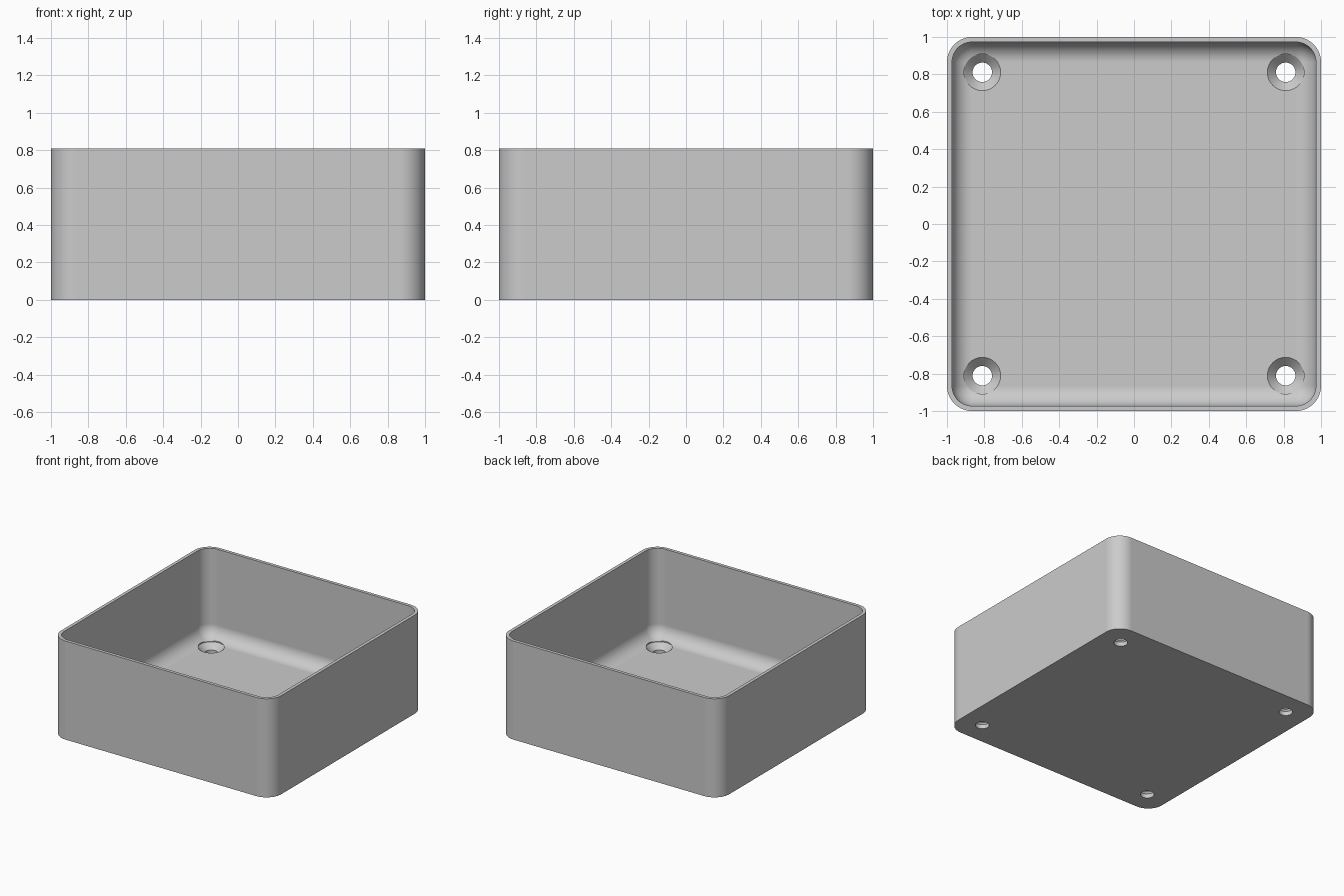
import bpy
import bmesh
from math import sin, cos, pi, radians

if "Cube" in bpy.data.objects:
    bpy.data.objects.remove(bpy.data.objects["Cube"])

HEIGHT = 0.81
FLOOR = 0.081
CORNER = 0.865        # centre of the corner arcs
OUTER_R = 0.135
INNER_R = 0.108       # also the radius of the floor fillet
HOLE_AT = 0.811
HOLE_R, SINK_R = 0.052, 0.098
STEPS = 16

grey = bpy.data.materials.new("plain grey")
grey.use_nodes = True
grey.diffuse_color = (0.6, 0.6, 0.6, 1)
grey.node_tree.nodes["Principled BSDF"].inputs["Base Color"].default_value = (0.6, 0.6, 0.6, 1)


def rounded_ring(bm, radius, z):
    """Square ring with arc corners of the given radius."""
    ring = []
    for quarter, (sx, sy) in enumerate([(1, 1), (-1, 1), (-1, -1), (1, -1)]):
        for i in range(STEPS + 1):
            a = (quarter + i / STEPS) * pi / 2
            ring.append(bm.verts.new((sx * CORNER + radius * cos(a),
                                      sy * CORNER + radius * sin(a), z)))
    return ring


def circle_ring(bm, cx, cy, radius, z, sides=48):
    return [bm.verts.new((cx + radius * cos(2 * pi * i / sides),
                          cy + radius * sin(2 * pi * i / sides), z)) for i in range(sides)]


def loft(bm, rings):
    """Skin a stack of rings and cap both ends."""
    for low, high in zip(rings, rings[1:]):
        n = len(low)
        for i in range(n):
            j = (i + 1) % n
            bm.faces.new((low[i], low[j], high[j], high[i]))
    bm.faces.new(rings[0][::-1])
    bm.faces.new(rings[-1])


def make_object(name, bm):
    bmesh.ops.remove_doubles(bm, verts=bm.verts, dist=1e-5)
    bmesh.ops.recalc_face_normals(bm, faces=bm.faces)
    mesh = bpy.data.meshes.new(name)
    bm.to_mesh(mesh)
    bm.free()
    obj = bpy.data.objects.new(name, mesh)
    bpy.context.collection.objects.link(obj)
    mesh.materials.append(grey)
    return obj


# Open tray: outer wall, rim, inner wall, then the fillet down to the floor
bm = bmesh.new()
rings = [rounded_ring(bm, OUTER_R, 0), rounded_ring(bm, OUTER_R, HEIGHT),
         rounded_ring(bm, INNER_R, HEIGHT)]
for i in range(STEPS + 1):
    a = i / STEPS * pi / 2
    rings.append(rounded_ring(bm, INNER_R * cos(a), FLOOR + INNER_R * (1 - sin(a))))
loft(bm, rings)
tray = make_object("tray", bm)

# Countersunk screw holes in the four floor corners
bm = bmesh.new()
profile = [(HOLE_R, -0.1), (HOLE_R, FLOOR - (SINK_R - HOLE_R)),
           (SINK_R, FLOOR), (SINK_R, FLOOR + 0.1)]
for sx in (-1, 1):
    for sy in (-1, 1):
        loft(bm, [circle_ring(bm, sx * HOLE_AT, sy * HOLE_AT, r, z) for r, z in profile])
cutter = make_object("screw_hole_cutter", bm)
cutter.hide_render = True

cut = tray.modifiers.new("screw holes", 'BOOLEAN')
cut.operation = 'DIFFERENCE'
cut.solver = 'EXACT'
cut.object = cutter

bpy.ops.object.select_all(action='DESELECT')
tray.select_set(True)
bpy.context.view_layer.objects.active = tray
bpy.ops.object.modifier_apply(modifier=cut.name)
bpy.data.objects.remove(cutter)

# Smooth arcs with crisp rims, flat faces kept flat
bpy.ops.object.shade_smooth_by_angle(angle=radians(30))
weighted = tray.modifiers.new("flat panels", 'WEIGHTED_NORMAL')
weighted.keep_sharp = True
